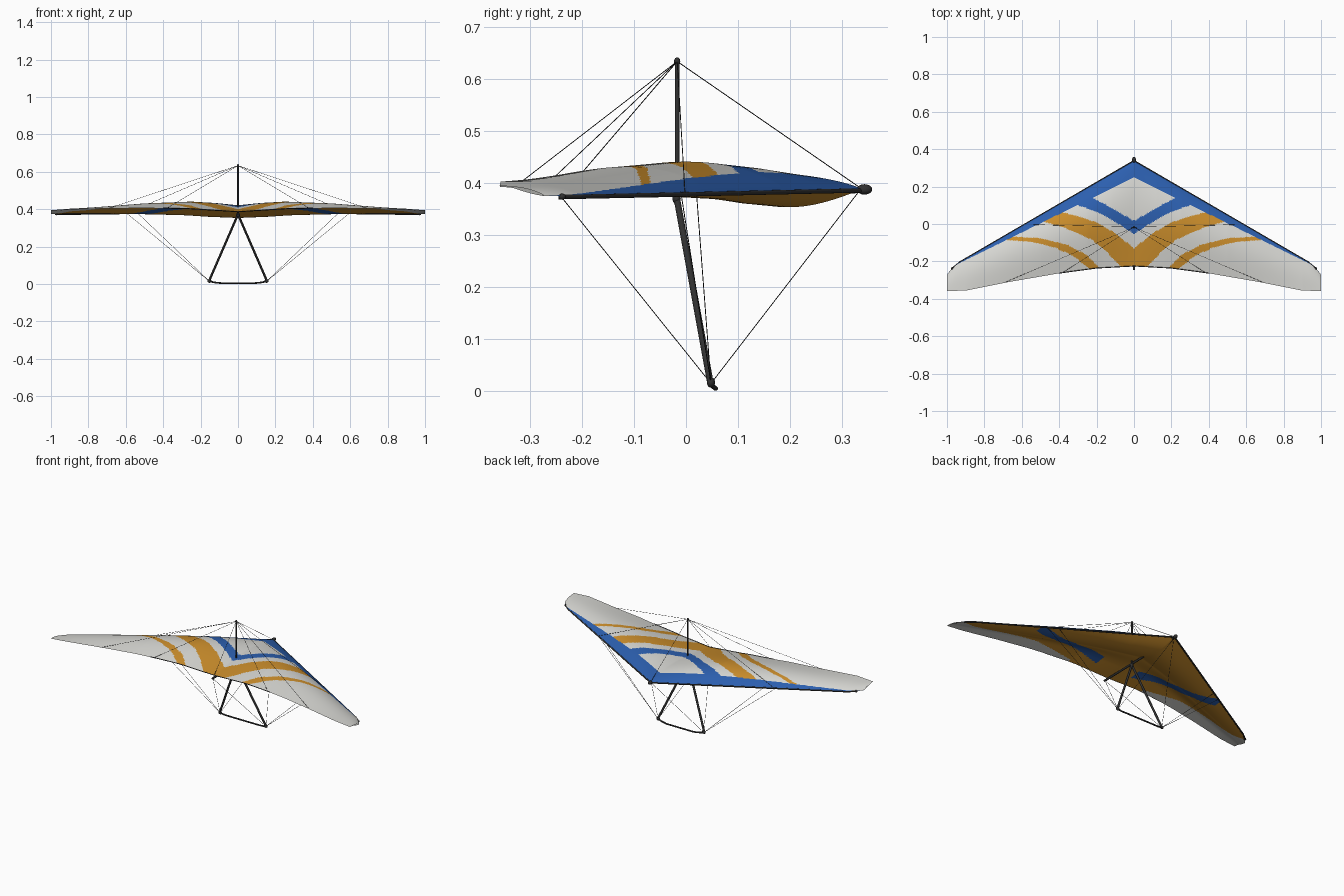
import bpy, bmesh, math
from mathutils import Vector, Matrix

if "Cube" in bpy.data.objects:
    bpy.data.objects.remove(bpy.data.objects["Cube"])


def material(name, rgb):
    m = bpy.data.materials.new(name)
    m.diffuse_color = (*rgb, 1)
    m.use_nodes = True
    m.node_tree.nodes["Principled BSDF"].inputs["Base Color"].default_value = m.diffuse_color
    return m


WHITE = material("sail white", (0.68, 0.68, 0.65))
BLUE = material("sail blue", (0.025, 0.115, 0.43))
ORANGE = material("sail orange", (0.60, 0.27, 0.025))
DARK = material("frame dark grey", (0.03, 0.03, 0.03))


def interp(pts, u):
    """Piecewise linear lookup."""
    if u <= pts[0][0]:
        return pts[0][1]
    for (a, b), (c, d) in zip(pts, pts[1:]):
        if u <= c:
            return b + (d - b) * (u - a) / (c - a)
    return pts[-1][1]


def finish(name, bm, mats):
    me = bpy.data.meshes.new(name)
    bm.to_mesh(me)
    bm.free()
    for m in mats:
        me.materials.append(m)
    ob = bpy.data.objects.new(name, me)
    bpy.context.collection.objects.link(ob)
    for o in bpy.context.selected_objects:
        o.select_set(False)
    ob.select_set(True)
    bpy.context.view_layer.objects.active = ob
    bpy.ops.object.shade_smooth_by_angle(angle=math.radians(50))
    return ob


def tubes(name, paths, r, sides=12):
    """One object made of round tubes along point lists."""
    bm = bmesh.new()
    for path in paths:
        for p, q in zip(path, path[1:]):
            p, q = Vector(p), Vector(q)
            d = q - p
            rot = d.to_track_quat('Z', 'Y').to_matrix().to_4x4()
            bmesh.ops.create_cone(bm, cap_ends=True, segments=sides, radius1=r, radius2=r,
                                  depth=d.length, matrix=Matrix.Translation((p + q) / 2) @ rot)
    return finish(name, bm, [DARK])


def balls(name, points, size):
    bm = bmesh.new()
    for p in points:
        bmesh.ops.create_uvsphere(bm, u_segments=16, v_segments=10, radius=1,
                                  matrix=Matrix.Translation(p) @ Matrix.Diagonal((*size, 1)))
    return finish(name, bm, [DARK])


def both(p):
    return [p, (-p[0], p[1], p[2])]


# Sail shape: outline, camber and lower bulge by half-span u and chord t
TE = [(0, -.225), (.2, -.236), (.38, -.260), (.68, -.312), (.9, -.356), (1, -.358)]
TE_Z = [(0, .386), (.25, .402), (.5, .408), (.9, .402), (1, .394)]
CAMBER = [(0, .034), (.12, .044), (.25, .049), (.5, .038), (.75, .021), (.93, .010), (1, .006)]
BULGE = [(0, .034), (.15, .029), (.3, .020), (.7, .008), (1, .001)]


def lead(u):
    return .338 - .58 * u - 6 * max(0, u - .93) ** 2


def base_z(u, t):
    a = .387 - .013 * u
    return a + (interp(TE_Z, u) - a) * t


def top_z(u, t):
    return base_z(u, t) + interp(CAMBER, u) * math.sin(math.pi * t ** .75)


def low_z(u, t):
    b = base_z(u, t)
    if t < .5:
        return b - interp(BULGE, u) * math.sin(math.pi * t / .5)
    s = min(1, (t - .5) / .3)
    s = s * s * (3 - 2 * s)
    return b + (top_z(u, t) - .002 - b) * s


# Sail stripes: (upper edge, lower edge, outer limit, inner limit, colour index)
STRIPES = [
    ([(0, .015), (.1, .075), (.24, .15)],
     [(0, -.055), (.1, .012), (.2, .067), (.33, .11)], .33, 0, 1),
    ([(0, -.13), (.1, -.05), (.2, .008), (.3, .043), (.4, .066)],
     [(0, -.28), (.07, -.23), (.15, -.145), (.22, -.088), (.3, -.047), (.4, -.01), (.52, .022)],
     .56, 0, 2),
    ([(.17, -.25), (.25, -.168), (.35, -.113), (.5, -.075), (.7, -.066)],
     [(.23, -.25), (.32, -.172), (.42, -.127), (.55, -.095), (.72, -.083)], .74, .17, 2),
]


def top_colour(u, y):
    if y > lead(u) - .088 * max(0, 1 - u):
        return 1
    for up, lo, umax, umin, c in STRIPES:
        if umin <= u <= umax and interp(lo, u) < y < interp(up, u):
            return c
    return 0


def low_colour(u, y):
    if .12 < u < .62 and abs(y - interp([(.12, -.135), (.4, -.09), (.62, -.035)], u)) < .034:
        return 1
    if u > .25 and y < interp(TE, u) + interp([(.25, .015), (.5, .07), (.9, .09), (1, .12)], u):
        return 0
    return 2


# Sail: upper and lower skins on one grid
N, M = 150, 84
bm = bmesh.new()
for zfun, cfun, upper in ((top_z, top_colour, True), (low_z, low_colour, False)):
    grid = []
    for i in range(-N, N + 1):
        u = abs(i) / N
        row = []
        for j in range(M + 1):
            t = (j / M) ** 1.2
            y = lead(u) + (interp(TE, u) - lead(u)) * t
            row.append(bm.verts.new((i / N, y, zfun(u, t))))
        grid.append(row)
    for i in range(2 * N):
        for j in range(M):
            q = [grid[i][j], grid[i + 1][j], grid[i + 1][j + 1], grid[i][j + 1]]
            f = bm.faces.new(q[::-1] if upper else q)
            c = f.calc_center_median()
            f.material_index = cfun(abs(c.x), c.y)
bmesh.ops.remove_doubles(bm, verts=bm.verts, dist=.0002)
finish("sail", bm, [WHITE, BLUE, ORANGE])

# Leading edge tubes, keel and trailing edge cord
tubes("leading_edge_tubes",
      [[(0, .338, .385), (s * .93, -.203, .373), (s * .975, -.24, .373)] for s in (1, -1)], .0042)
balls("leading_edge_tips", both((.972, -.238, .373)), (.007, .007, .006))
tubes("keel", [[(0, .345, .386), (0, -.245, .374)]], .006)
tubes("trailing_edge_cord",
      [[(x / 20, interp(TE, abs(x / 20)), interp(TE_Z, abs(x / 20))) for x in range(-8, 9)]], .0025, 6)
balls("nose_cap", [(0, .343, .387)], (.011, .015, .010))

# King post
TOP = (0, -.017, .633)
tubes("king_post", [[(0, -.017, .375), TOP]], .0045)
balls("king_post_cap", [TOP], (.006, .006, .008))

# Control frame
tubes("control_uprights", [[(0, -.018, .372), (s * .153, .046, .02)] for s in (1, -1)], .0062)
balls("control_apex", [(0, -.018, .37)], (.010, .008, .012))
balls("control_corners", both((.153, .048, .016)), (.011, .008, .010))
tubes("base_bar", [[(-.153, .048, .014), (-.125, .052, .008), (-.09, .057, .0045), (.09, .057, .0045),
                    (.125, .052, .008), (.153, .048, .014)]], .0045)

# Rigging wires above and below the sail
upper = [[TOP, (0, .335, .39)], [TOP, (0, -.235, .378)]]
for p in ((.585, -.002, .382), (.69, -.312, .405), (.38, -.259, .405)):
    upper += [[TOP, q] for q in both(p)]
tubes("upper_wires", upper, .0009, 6)
lower = []
for s in (1, -1):
    corner = (s * .153, .048, .014)
    for p in ((0, .33, .38), (0, -.24, .373), (s * .6, -.01, .382), (s * .54, .02, .382)):
        lower.append([corner, p])
tubes("lower_wires", lower, .0009, 6)
